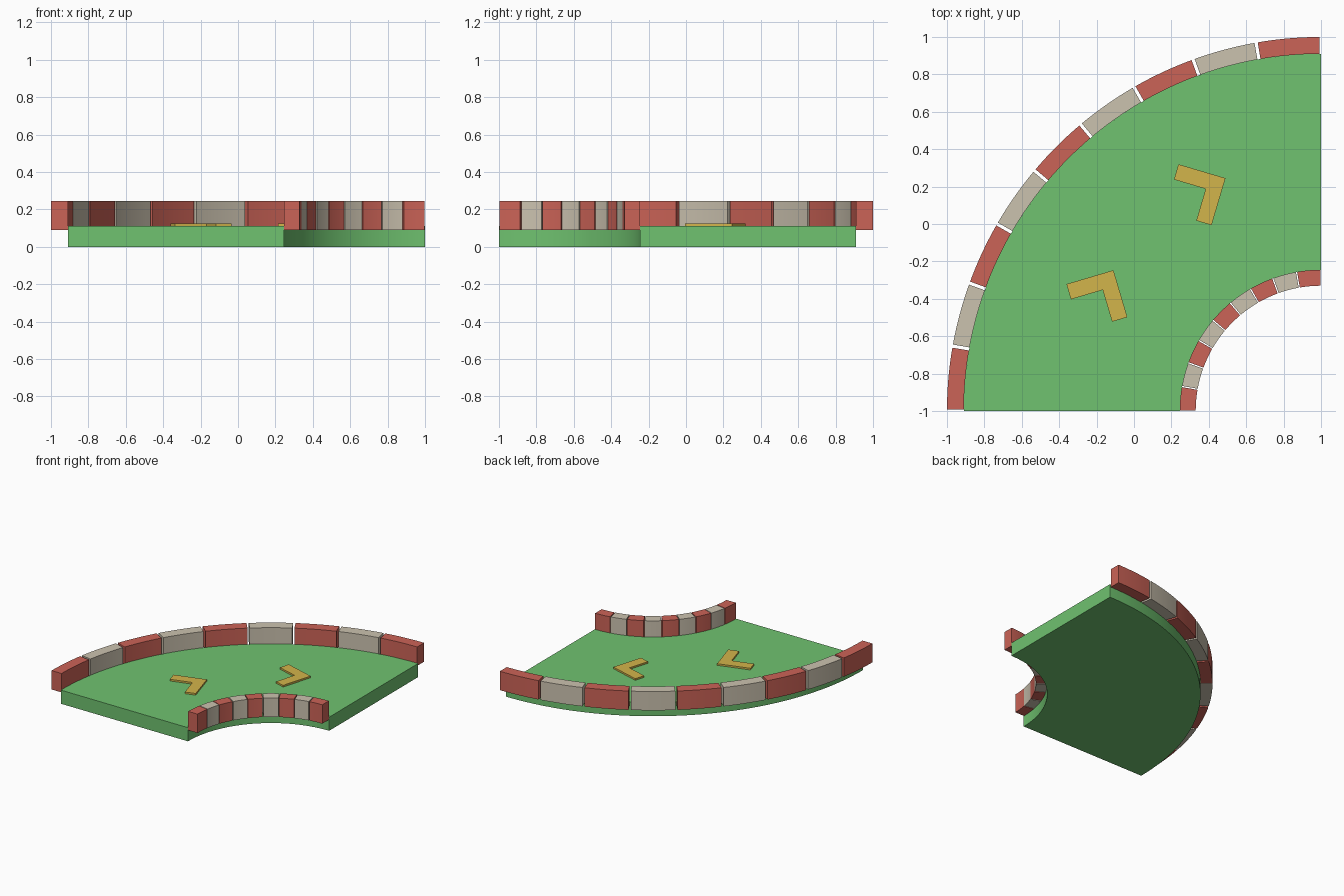
import bpy, bmesh
from math import sin, cos, pi, radians
from mathutils import Vector

cube = bpy.data.objects.get("Cube")
if cube:
    bpy.data.objects.remove(cube, do_unlink=True)

CENTRE = Vector((1.0, -1.0))   # centre of the curve
INNER, OUTER = 0.755, 1.91     # floor radii
FLOOR_TOP = 0.112
GAP = 0.25                     # half gap between blocks, degrees


def material(name, rgb):
    m = bpy.data.materials.new(name)
    m.use_nodes = True
    m.diffuse_color = (*rgb, 1)
    m.node_tree.nodes["Principled BSDF"].inputs["Base Color"].default_value = (*rgb, 1)
    return m


green = material("green", (0.16, 0.54, 0.16))
red = material("red", (0.60, 0.125, 0.095))
cream = material("cream", (0.60, 0.54, 0.43))
yellow = material("yellow", (0.65, 0.46, 0.07))


def prism(name, outline, z0, z1, mat):
    """Extrude a closed outline, given counter-clockwise, from z0 to z1."""
    bm = bmesh.new()
    face = bm.faces.new([bm.verts.new((p.x, p.y, z0)) for p in outline])
    top = bmesh.ops.extrude_face_region(bm, geom=[face], use_keep_orig=True)["geom"]
    bmesh.ops.translate(bm, vec=(0, 0, z1 - z0),
                        verts=[g for g in top if isinstance(g, bmesh.types.BMVert)])
    bmesh.ops.recalc_face_normals(bm, faces=bm.faces)
    mesh = bpy.data.meshes.new(name)
    bm.to_mesh(mesh)
    bm.free()
    mesh.materials.append(mat)
    ob = bpy.data.objects.new(name, mesh)
    bpy.context.collection.objects.link(ob)
    bpy.ops.object.select_all(action='DESELECT')
    ob.select_set(True)
    bpy.context.view_layer.objects.active = ob
    bpy.ops.object.shade_smooth_by_angle(angle=radians(30))
    return ob


def arc(radius, start, end, steps):
    angles = [radians(start + (end - start) * i / steps) for i in range(steps + 1)]
    return [CENTRE + radius * Vector((cos(a), sin(a))) for a in angles]


def sector(r0, r1, start, end, steps):
    return arc(r1, start, end, steps) + arc(r0, start, end, steps)[::-1]


# Floor slab
prism("floor", sector(INNER, OUTER, 90, 180, 72), 0, FLOOR_TOP, green)

# Alternating kerb blocks along both curved edges
for side, r0, r1 in (("inner", 0.67, INNER), ("outer", OUTER, 2.0)):
    for i in range(9):
        start = 90 + 10 * i
        prism(f"{side}_kerb_{i + 1}", sector(r0, r1, start + GAP, start + 10 - GAP, 8),
              0.09, 0.245, cream if i % 2 else red)


# Raised chevrons: an L whose arms run from the tip
def chevron(name, tip, angle, length=0.262, width=0.085):
    u = Vector((cos(radians(angle)), sin(radians(angle))))
    v = Vector((-u.y, u.x))
    shape = [(0, 0), (length, 0), (length, width), (width, width), (width, length), (0, length)]
    prism(name, [Vector(tip) + u * a + v * b for a, b in shape], FLOOR_TOP - 0.01, 0.126, yellow)


chevron("front_chevron", (-0.11, -0.247), 196.5)
chevron("back_chevron", (0.489, 0.245), 163.5)
